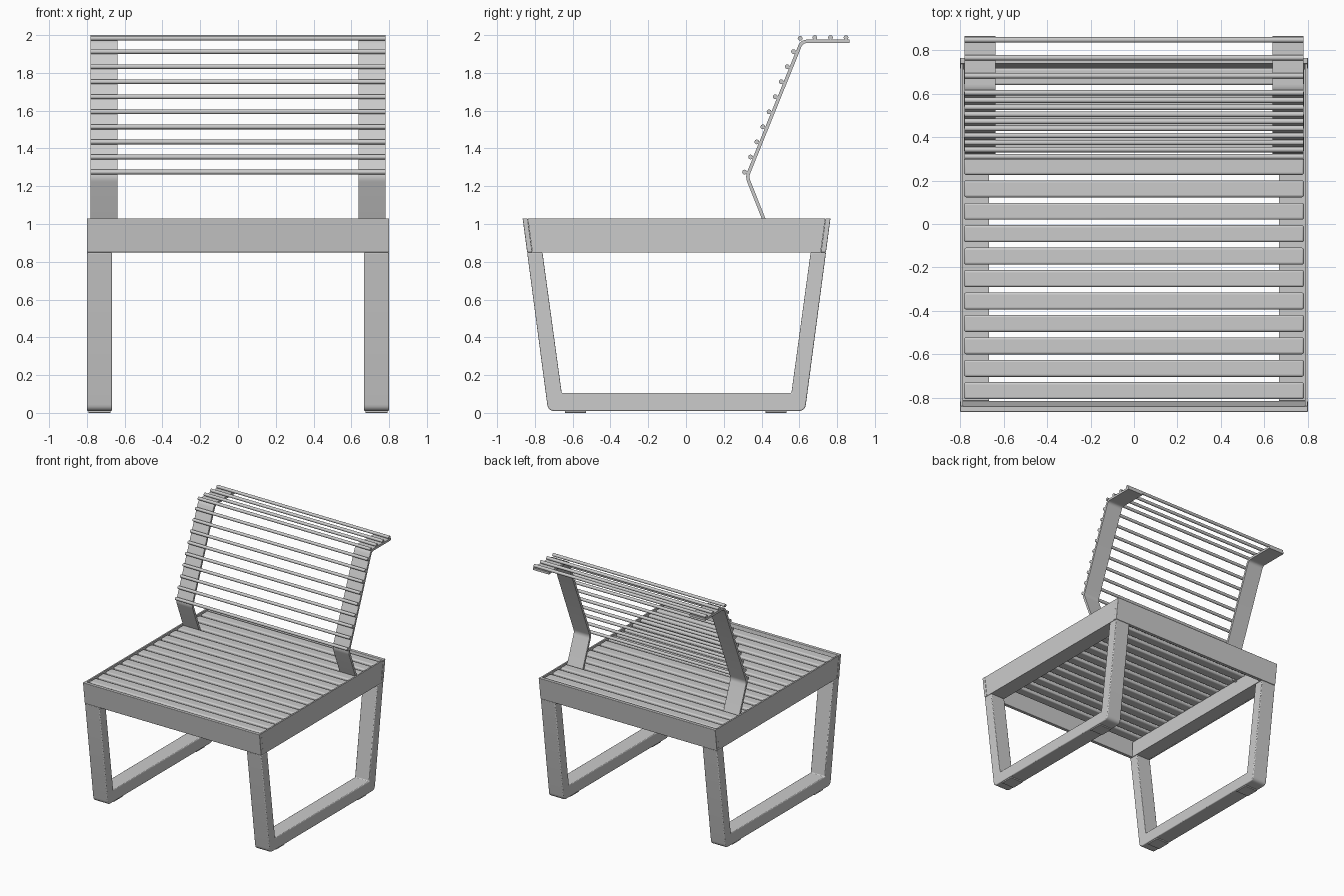
import bpy, bmesh, math
from mathutils import Vector

if "Cube" in bpy.data.objects:
    bpy.data.objects.remove(bpy.data.objects["Cube"])

YC = -0.05  # centre of the seat frame in y


def fillet(points, radii, closed=True, n=6):
    """Round the corners of a (y, z) polyline; radius = cut-back distance."""
    out = []
    count = len(points)
    for i, (p, r) in enumerate(zip(points, radii)):
        p = Vector(p)
        if r == 0 or (not closed and i in (0, count - 1)):
            out.append(p)
            continue
        a = p + (Vector(points[i - 1]) - p).normalized() * r
        b = p + (Vector(points[(i + 1) % count]) - p).normalized() * r
        for k in range(n + 1):
            t = k / n
            out.append(a * (1 - t) ** 2 + p * 2 * t * (1 - t) + b * t * t)
    return out


def extrude(name, profile, x0, x1, bevel=0.0):
    """Extrude a (y, z) profile along x."""
    bm = bmesh.new()
    face = bm.faces.new([bm.verts.new((x0, p[0], p[1])) for p in profile])
    res = bmesh.ops.extrude_face_region(bm, geom=[face])
    verts = [v for v in res["geom"] if isinstance(v, bmesh.types.BMVert)]
    bmesh.ops.translate(bm, verts=verts, vec=(x1 - x0, 0, 0))
    bmesh.ops.recalc_face_normals(bm, faces=bm.faces)
    mesh = bpy.data.meshes.new(name)
    bm.to_mesh(mesh)
    bm.free()
    obj = bpy.data.objects.new(name, mesh)
    bpy.context.collection.objects.link(obj)
    if bevel:
        mod = obj.modifiers.new("Bevel", "BEVEL")
        mod.width = bevel
        mod.segments = 3
        mod.limit_method = "ANGLE"
        mod.angle_limit = math.radians(40)
    bpy.ops.object.select_all(action="DESELECT")
    obj.select_set(True)
    bpy.context.view_layer.objects.active = obj
    bpy.ops.object.shade_smooth_by_angle(angle=math.radians(35))
    return obj


def rect(y0, y1, z0, z1):
    return [(y0, z0), (y1, z0), (y1, z1), (y0, z1)]


def both_sides(name, profile, x0, x1, bevel=0.0):
    extrude("right_" + name, profile, x0, x1, bevel)
    extrude("left_" + name, profile, -x1, -x0, bevel)


def ribbon(path, thickness):
    """Closed profile of constant thickness around an open path."""
    sides = ([], [])
    for i, p in enumerate(path):
        d0 = (p - path[max(i - 1, 0)]).normalized()
        d1 = (path[min(i + 1, len(path) - 1)] - p).normalized()
        d = (d0 + d1).normalized()
        nrm = Vector((-d.y, d.x)) * thickness / 2
        sides[0].append(p + nrm)
        sides[1].append(p - nrm)
    return sides[0] + sides[1][::-1]


# U-shaped sled legs
leg = fillet(
    [(-0.841, 0.85), (-0.73, 0.01), (0.63, 0.01), (0.741, 0.85),
     (0.66, 0.85), (0.558, 0.105), (-0.658, 0.105), (-0.76, 0.85)],
    [0, 0.035, 0.035, 0, 0, 0, 0, 0])
both_sides("leg_frame", leg, 0.667, 0.799, 0.006)

# Feet pads
for label, y in (("front", -0.585), ("back", 0.477)):
    both_sides(label + "_foot_pad", rect(y - 0.056, y + 0.056, 0, 0.02), 0.675, 0.792, 0.003)

# Sloped front and back aprons
front = [(-0.865, 1.03), (-0.838, 1.03), (-0.814, 0.85), (-0.841, 0.85)]
back = [(2 * YC - y, z) for y, z in front]
extrude("front_apron", front, -0.8, 0.8, 0.003)
extrude("back_apron", back, -0.8, 0.8, 0.003)

# Side aprons and the rails that carry the slats
both_sides("side_apron", [(-0.837, 1.028), (0.737, 1.028), (0.713, 0.85), (-0.813, 0.85)],
           0.786, 0.798)
both_sides("side_rail", rect(-0.812, 0.712, 0.851, 0.98), 0.667, 0.786)

# Seat slats
for i in range(15):
    y = -0.767 + i * 0.1032
    extrude(f"seat_slat_{i + 1}", rect(y - 0.039, y + 0.039, 0.98, 1.022), -0.782, 0.782, 0.01)

# Bent flat brackets of the backrest
path = fillet([(0.434, 0.97), (0.323, 1.25), (0.613, 1.967), (0.865, 1.967)],
              [0, 0.025, 0.03, 0], closed=False)
both_sides("back_bracket", ribbon(path, 0.018), 0.637, 0.78)

# Backrest rods: along the slope, then over the top
rods = [(0.31 + 0.0324 * i, 1.275 + 0.0797 * i) for i in range(9)]
rods += [(0.604, 1.983), (0.682, 1.987), (0.765, 1.987), (0.847, 1.987)]
for i, (y, z) in enumerate(rods):
    circle = [(y + 0.0125 * math.cos(a), z + 0.0125 * math.sin(a))
              for a in (k * math.tau / 16 for k in range(16))]
    extrude(f"back_rod_{i + 1}", circle, -0.78, 0.78)
